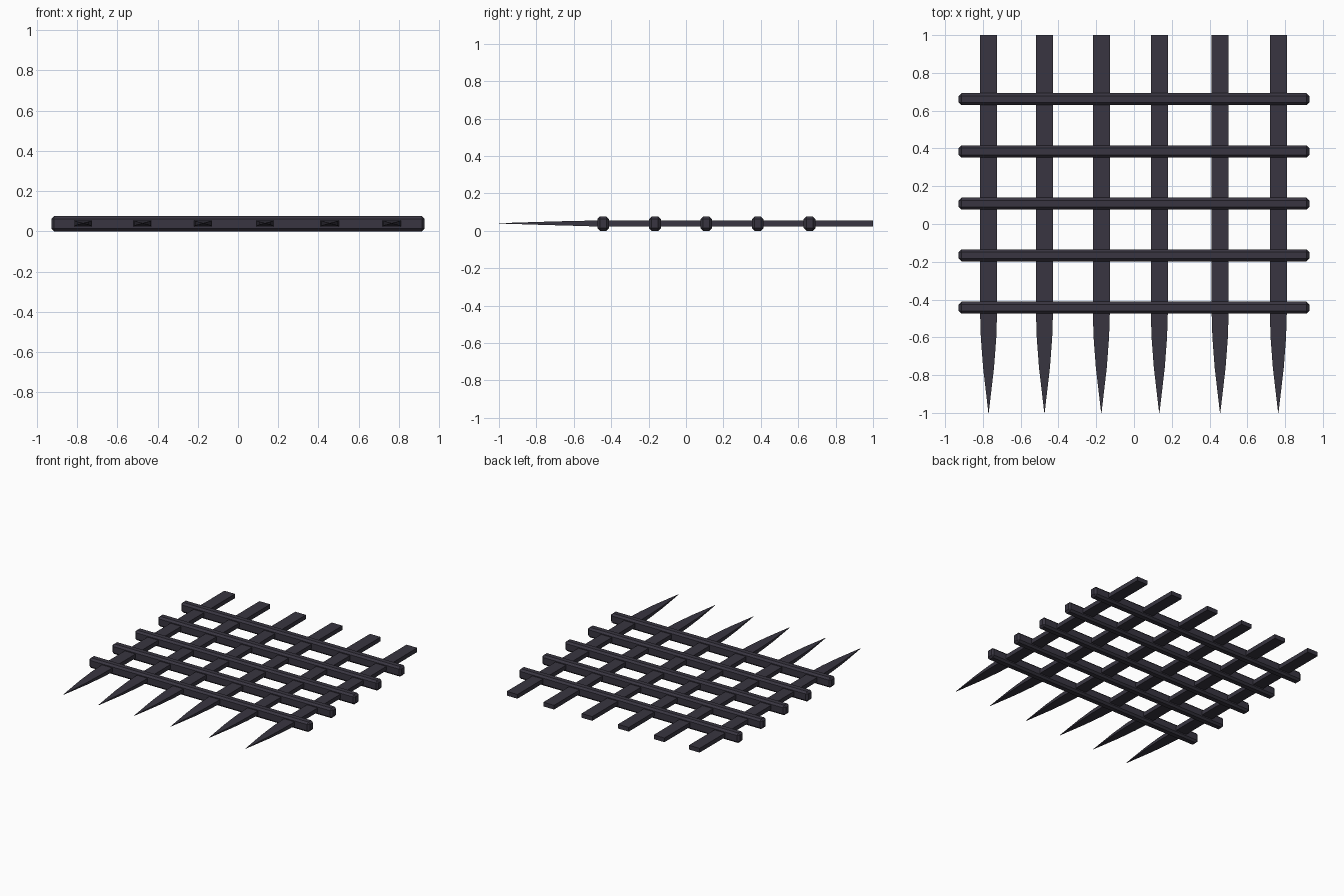
import bpy, bmesh

if "Cube" in bpy.data.objects:
    bpy.data.objects.remove(bpy.data.objects["Cube"])

iron = bpy.data.materials.new("dark iron")
iron.diffuse_color = (0.040, 0.036, 0.052, 1)
iron.use_nodes = True
iron.node_tree.nodes["Principled BSDF"].inputs["Base Color"].default_value = iron.diffuse_color


def add_object(name, bm):
    bmesh.ops.recalc_face_normals(bm, faces=bm.faces)
    mesh = bpy.data.meshes.new(name)
    bm.to_mesh(mesh)
    bm.free()
    mesh.materials.append(iron)
    obj = bpy.data.objects.new(name, mesh)
    bpy.context.collection.objects.link(obj)
    return obj


# Upright: rectangular bar lofted along y, tapering to a spike
# stations: y, half width, half thickness, mid height
STATIONS = [(1.0, .045, .016, .039), (-.47, .045, .016, .039),
            (-.60, .041, .013, .040), (-.76, .029, .0085, .040),
            (-1.0, .001, .001, .040)]


def spiked_bar(name, x):
    bm = bmesh.new()
    rings = []
    for y, w, t, z in STATIONS:
        rings.append([bm.verts.new((x + sx * w, y, z + sz * t))
                      for sx, sz in ((-1, -1), (1, -1), (1, 1), (-1, 1))])
    for a, b in zip(rings, rings[1:]):
        for i in range(4):
            j = (i + 1) % 4
            bm.faces.new((a[i], a[j], b[j], b[i]))
    bm.faces.new(rings[0])
    bm.faces.new(rings[-1])
    return add_object(name, bm)


# Crossbar: box with chamfered edges
def crossbar(name, y):
    bm = bmesh.new()
    bmesh.ops.create_cube(bm, size=1)
    for v in bm.verts:
        v.co = (v.co.x * 1.856, v.co.y * .063 + y, v.co.z * .076 + .038)
    obj = add_object(name, bm)
    bev = obj.modifiers.new("chamfer", 'BEVEL')
    bev.width = .014
    bev.segments = 1
    return obj


for i, x in enumerate((-.77, -.474, -.173, .134, .456, .764)):
    spiked_bar(f"spiked_upright_{i + 1}", x)

for i, y in enumerate((.661, .384, .108, -.166, -.443)):
    crossbar(f"crossbar_{i + 1}", y)
